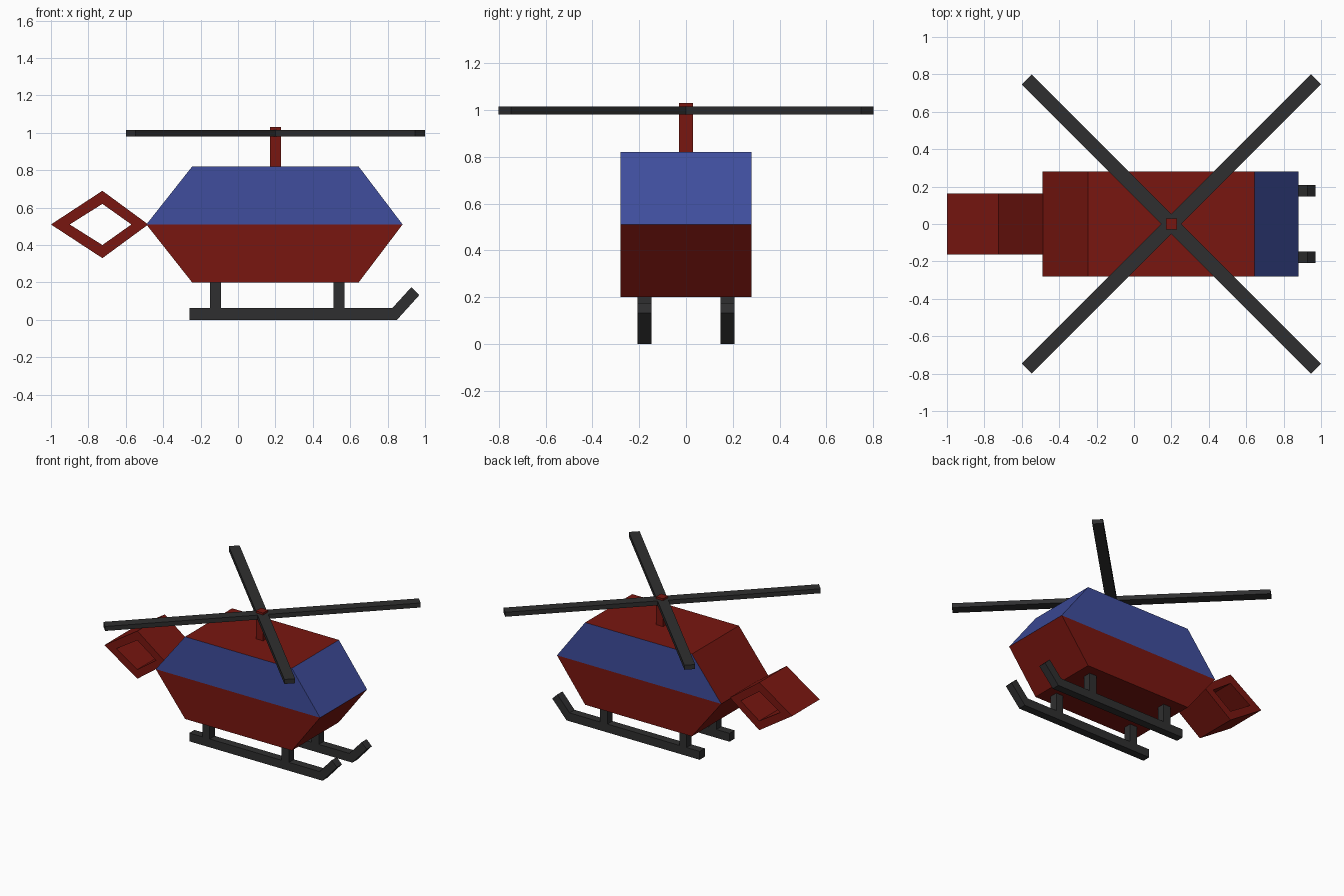
import bpy, bmesh
from math import radians
from mathutils import Matrix

if "Cube" in bpy.data.objects:
    bpy.data.objects.remove(bpy.data.objects["Cube"])


def material(name, rgb):
    m = bpy.data.materials.new(name)
    m.diffuse_color = (*rgb, 1)
    m.use_nodes = True
    m.node_tree.nodes["Principled BSDF"].inputs["Base Color"].default_value = m.diffuse_color
    return m


RED = material("red_paint", (0.19, 0.008, 0.005))
BLUE = material("blue_glass", (0.05, 0.075, 0.34))
DARK = material("dark_metal", (0.028, 0.028, 0.029))


def finish(name, bm, *mats):
    bmesh.ops.recalc_face_normals(bm, faces=bm.faces)
    mesh = bpy.data.meshes.new(name)
    bm.to_mesh(mesh)
    bm.free()
    for m in mats:
        mesh.materials.append(m)
    ob = bpy.data.objects.new(name, mesh)
    bpy.context.collection.objects.link(ob)
    return ob


def extrude_y(bm, faces, depth):
    """Extrude faces lying in the xz plane along +y."""
    geo = bmesh.ops.extrude_face_region(bm, geom=faces)["geom"]
    verts = [v for v in geo if isinstance(v, bmesh.types.BMVert)]
    bmesh.ops.translate(bm, verts=verts, vec=(0, depth, 0))


def prism(name, profile, y0, y1, *mats):
    bm = bmesh.new()
    extrude_y(bm, [bm.faces.new([bm.verts.new((x, y0, z)) for x, z in profile])], y1 - y0)
    return finish(name, bm, *mats)


def box(name, centre, size, mat, turn=0):
    bm = bmesh.new()
    bmesh.ops.create_cube(bm, size=1, matrix=Matrix.Translation(centre)
                          @ Matrix.Rotation(radians(turn), 4, 'Z')
                          @ Matrix.Diagonal((*size, 1)))
    return finish(name, bm, mat)


# Cabin: hexagonal profile, split at the waist line
bm = bmesh.new()
points = [(-0.49, 0.51), (-0.245, 0.2), (0.645, 0.2),
          (0.88, 0.51), (0.645, 0.82), (-0.245, 0.82)]
v = [bm.verts.new((x, -0.28, z)) for x, z in points]
extrude_y(bm, [bm.faces.new(v[:4]), bm.faces.new((v[3], v[4], v[5], v[0]))], 0.56)
bm.normal_update()
# Windows: upper sides and windscreen
for f in bm.faces:
    c = f.calc_center_median()
    if 0.51 < c.z < 0.8 and c.x > -0.2:
        f.material_index = 1
finish("cabin", bm, RED, BLUE)

# Tail: hollow diamond ring
bm = bmesh.new()
outer = [(-1.0, 0.51), (-0.725, 0.33), (-0.48, 0.51), (-0.725, 0.69)]
inner = [(-0.9, 0.51), (-0.725, 0.4), (-0.57, 0.51), (-0.725, 0.62)]
o, i = ([bm.verts.new((x, -0.163, z)) for x, z in ring] for ring in (outer, inner))
extrude_y(bm, [bm.faces.new((o[k - 1], o[k], i[k], i[k - 1])) for k in range(4)], 0.326)
finish("tail_ring", bm, RED)

# Rotor mast and crossed blades
box("rotor_mast", (0.2, 0, 0.92), (0.06, 0.06, 0.22), RED)
for name, turn in (("rotor_blade_a", 45), ("rotor_blade_b", -45)):
    box(name, (0.2, 0, 0.998), (2.188, 0.075, 0.034), DARK, turn)

# Landing skids with upturned toes, and their struts
skid = [(-0.26, 0), (0.85, 0), (0.97, 0.133), (0.927, 0.175), (0.825, 0.063), (-0.26, 0.063)]
for side, y in (("front", -0.178), ("back", 0.178)):
    prism(side + "_skid", skid, y - 0.03, y + 0.03, DARK)
    for end, x in (("tail", -0.12), ("nose", 0.54)):
        box(f"{side}_{end}_strut", (x, y, 0.13), (0.06, 0.06, 0.145), DARK)
